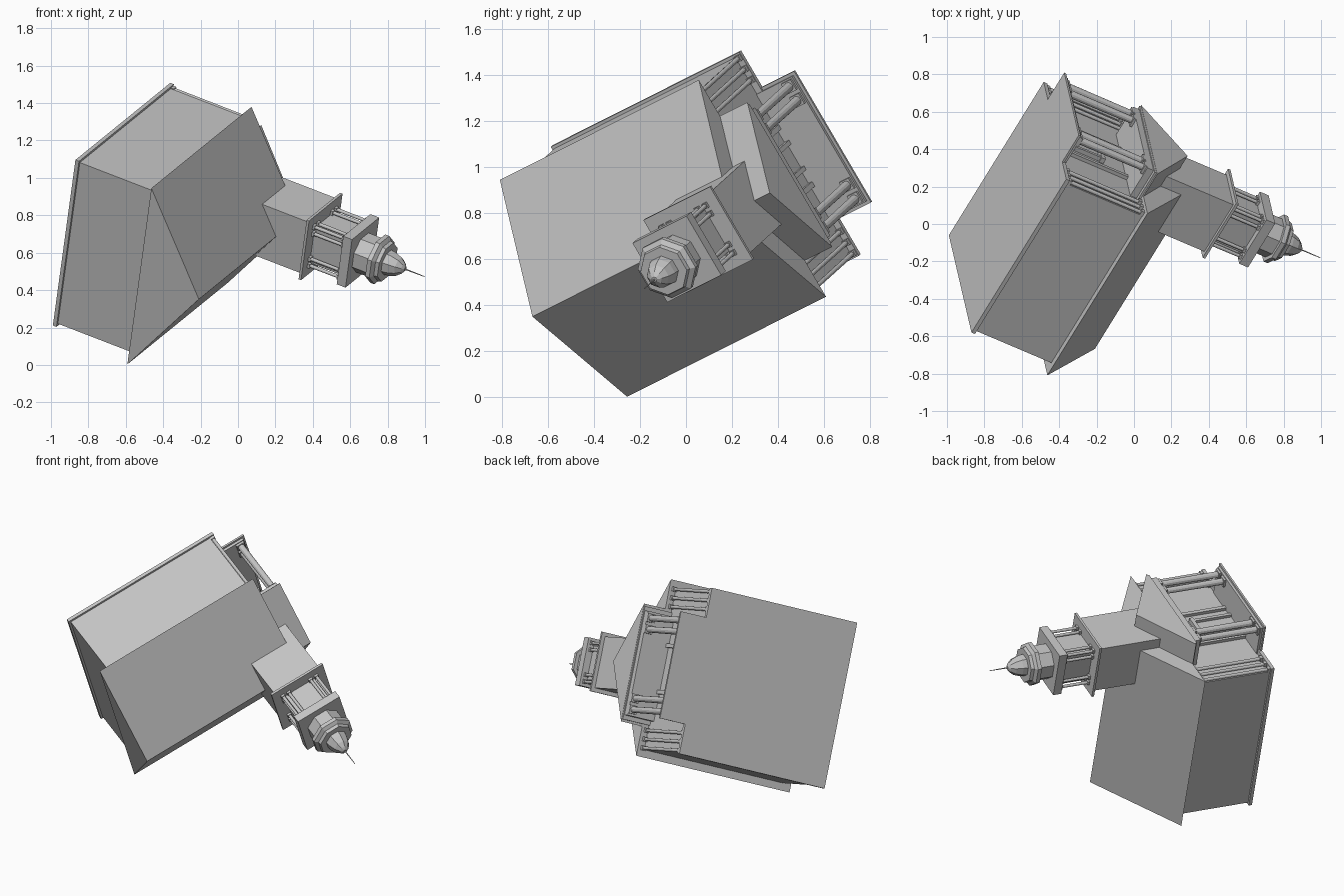
import bpy, bmesh, math
from mathutils import Matrix, Vector

cube = bpy.data.objects.get("Cube")
if cube:
    bpy.data.objects.remove(cube, do_unlink=True)

# One flat grey material
grey = bpy.data.materials.new("stone grey")
grey.use_nodes = True
COLOUR = (0.55, 0.55, 0.55, 1)
grey.diffuse_color = COLOUR
grey.node_tree.nodes["Principled BSDF"].inputs["Base Color"].default_value = COLOUR

# The whole church lies tilted: local x = width, y = towards portico, z = up
length_axis = Vector((0.484, 0.782, 0.393)).normalized()
width_axis = Vector((-0.114, 0.507, -0.854))
width_axis = (width_axis - length_axis * width_axis.dot(length_axis)).normalized()
up_axis = width_axis.cross(length_axis)
TILT = Matrix((width_axis, length_axis, up_axis)).transposed().to_4x4()
TILT.translation = (-0.5275, -0.5325, 0.474)

FLOOR = -0.487
TOWER_Y = 1.012


def finish(name, bm):
    bmesh.ops.recalc_face_normals(bm, faces=bm.faces)
    mesh = bpy.data.meshes.new(name)
    bm.to_mesh(mesh)
    bm.free()
    mesh.materials.append(grey)
    obj = bpy.data.objects.new(name, mesh)
    bpy.context.collection.objects.link(obj)
    obj.matrix_world = TILT
    return obj


def add_box(bm, x0, x1, y0, y1, z0, z1):
    size = Matrix.Diagonal((x1 - x0, y1 - y0, z1 - z0, 1))
    centre = Matrix.Translation(((x0 + x1) / 2, (y0 + y1) / 2, (z0 + z1) / 2))
    bmesh.ops.create_cube(bm, size=1, matrix=centre @ size)


def box(name, half, y0, y1, z0, z1):
    bm = bmesh.new()
    add_box(bm, -half, half, y0, y1, z0, z1)
    return finish(name, bm)


def gable(name, half, y0, y1, z0, z1):
    bm = bmesh.new()
    face = bm.faces.new([bm.verts.new(p) for p in
                         ((-half, y0, z0), (half, y0, z0), (0, y0, z1))])
    out = bmesh.ops.extrude_face_region(bm, geom=[face])
    moved = [v for v in out["geom"] if isinstance(v, bmesh.types.BMVert)]
    bmesh.ops.translate(bm, verts=moved, vec=(0, y1 - y0, 0))
    if not face.is_valid or len(bm.faces) < 5:
        bm.faces.new([v for v in bm.verts if abs(v.co.y - y0) < 1e-5])
    return finish(name, bm)


def add_column(bm, x, y, z0, z1, r, cap):
    # Shaft with a square base and capital
    bmesh.ops.create_cone(bm, cap_ends=True, segments=12, radius1=r, radius2=r * 0.9,
                          depth=z1 - z0,
                          matrix=Matrix.Translation((x, y, (z0 + z1) / 2)))
    for z in (z0, z1 - cap):
        add_box(bm, x - r * 1.25, x + r * 1.25, y - r * 1.25, y + r * 1.25, z, z + cap)


def lathe(name, profile, sides, y):
    bm = bmesh.new()
    rings = []
    for r, z in profile:
        ring = []
        for i in range(sides):
            a = 2 * math.pi * (i + 0.5) / sides
            ring.append(bm.verts.new((r * math.cos(a), y + r * math.sin(a), z)))
        rings.append(ring)
    for a, b in zip(rings, rings[1:]):
        for i in range(sides):
            j = (i + 1) % sides
            bm.faces.new((a[i], a[j], b[j], b[i]))
    bm.faces.new(rings[0])
    bm.faces.new(rings[-1])
    return finish(name, bm)


# Nave
box("nave_plinth", 0.517, 0.042, 1.09, FLOOR, FLOOR + 0.022)
box("nave_walls", 0.503, 0.055, 1.06, FLOOR + 0.022, 0)
gable("nave_roof", 0.55, 0, 1.106, 0, 0.367)

# Slim columns at the front corners of the nave
bm = bmesh.new()
for side in (-1, 1):
    for x in (0.385, 0.44, 0.495):
        add_column(bm, side * x, 1.073, FLOOR + 0.022, 0, 0.011, 0.018)
finish("corner_columns", bm)

# Portico
box("portico_lower_step", 0.333, 1.08, 1.272, FLOOR, FLOOR + 0.012)
box("portico_upper_step", 0.318, 1.06, 1.258, FLOOR + 0.012, FLOOR + 0.028)
box("portico_entablature", 0.325, 1.06, 1.25, -0.05, -0.012)
box("portico_cornice", 0.352, 1.06, 1.256, -0.012, 0.002)
gable("portico_roof", 0.367, 1.08, 1.258, 0, 0.237)
bm = bmesh.new()
for side in (-1, 1):
    for x in (0.215, 0.285):
        add_column(bm, side * x, 1.225, FLOOR + 0.028, -0.05, 0.021, 0.014)
finish("portico_columns", bm)

# Doorway and pilasters on the front wall
bm = bmesh.new()
for side in (-1, 1):
    add_box(bm, side * 0.145 - 0.012, side * 0.145 + 0.012, 1.055, 1.08, FLOOR + 0.02, -0.05)
    add_box(bm, side * 0.065 - 0.01, side * 0.065 + 0.01, 1.055, 1.085, FLOOR + 0.02, -0.21)
add_box(bm, -0.085, 0.085, 1.055, 1.09, -0.21, -0.185)
finish("door_frame", bm)
box("door", 0.055, 1.058, 1.067, FLOOR + 0.02, -0.21)

# Tower stages
def tower_box(name, half, z0, z1):
    return box(name, half, TOWER_Y - half, TOWER_Y + half, z0, z1)


tower_box("tower_base", 0.16, 0, 0.547)
tower_box("tower_ledge", 0.185, 0.545, 0.56)
tower_box("belfry", 0.105, 0.56, 0.756)
tower_box("belfry_cornice", 0.15, 0.756, 0.81)

# Slim columns around the belfry
bm = bmesh.new()
for side in (-1, 1):
    for x in (-0.12, -0.078, 0.078, 0.12):
        add_column(bm, x, TOWER_Y + side * 0.12, 0.56, 0.756, 0.01, 0.014)
        if abs(x) < 0.1:
            add_column(bm, side * 0.12, TOWER_Y + x, 0.56, 0.756, 0.01, 0.014)
finish("belfry_columns", bm)

# Octagonal drum, dome and needle
lathe("lantern_drum", ((0.112, 0.81), (0.112, 0.905)), 8, TOWER_Y)
lathe("lantern_cornice", ((0.137, 0.905), (0.137, 0.93), (0.115, 0.945), (0.11, 0.965)),
      8, TOWER_Y)
lathe("dome", ((0.07, 0.965), (0.066, 0.995), (0.052, 1.035), (0.03, 1.062), (0.012, 1.075)),
      8, TOWER_Y)
lathe("needle", ((0.004, 1.07), (0.002, 1.193)), 6, TOWER_Y)
